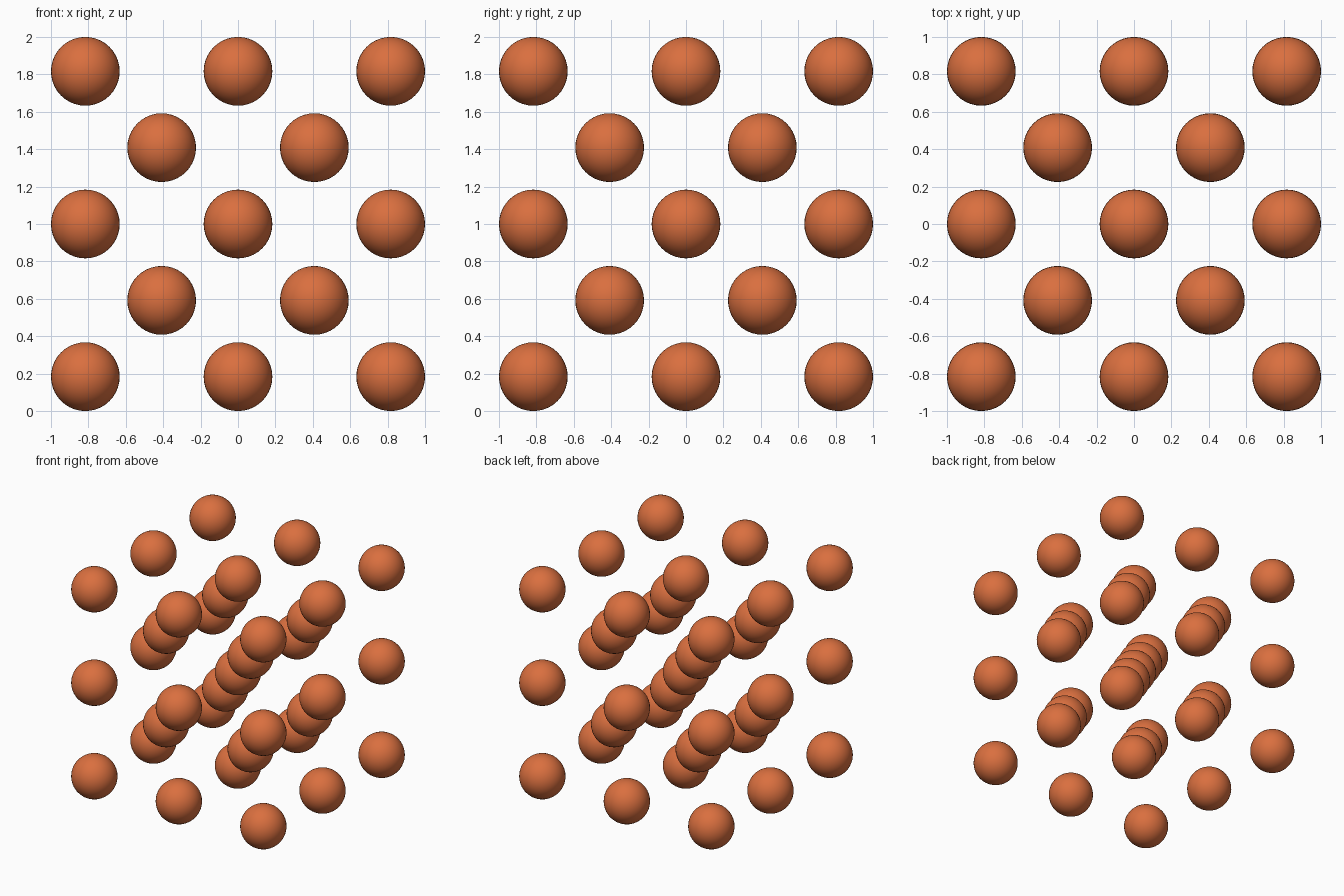
import bpy
from itertools import product

if "Cube" in bpy.data.objects:
    bpy.data.objects.remove(bpy.data.objects["Cube"])

A = 0.8163   # lattice spacing
R = 0.1837   # ball radius

mat = bpy.data.materials.new("rust_orange")
mat.diffuse_color = (0.70, 0.16, 0.05, 1)
mat.use_nodes = True
mat.node_tree.nodes["Principled BSDF"].inputs["Base Color"].default_value = mat.diffuse_color

# One smooth ball mesh shared by every lattice site
bpy.ops.mesh.primitive_uv_sphere_add(segments=40, ring_count=20, radius=R)
template = bpy.context.object
bpy.ops.object.shade_smooth()
ball = template.data
ball.name = "ball"
ball.materials.append(mat)
bpy.data.objects.remove(template)


def add_balls(name, steps):
    for x, y, z in product(steps, repeat=3):
        ob = bpy.data.objects.new(name, ball)
        ob.location = (x * A, y * A, z * A + 1)
        bpy.context.collection.objects.link(ob)


# 3x3x3 corner sites and the centre of each of the eight cells
add_balls("corner_ball", (-1, 0, 1))
add_balls("cell_centre_ball", (-0.5, 0.5))
